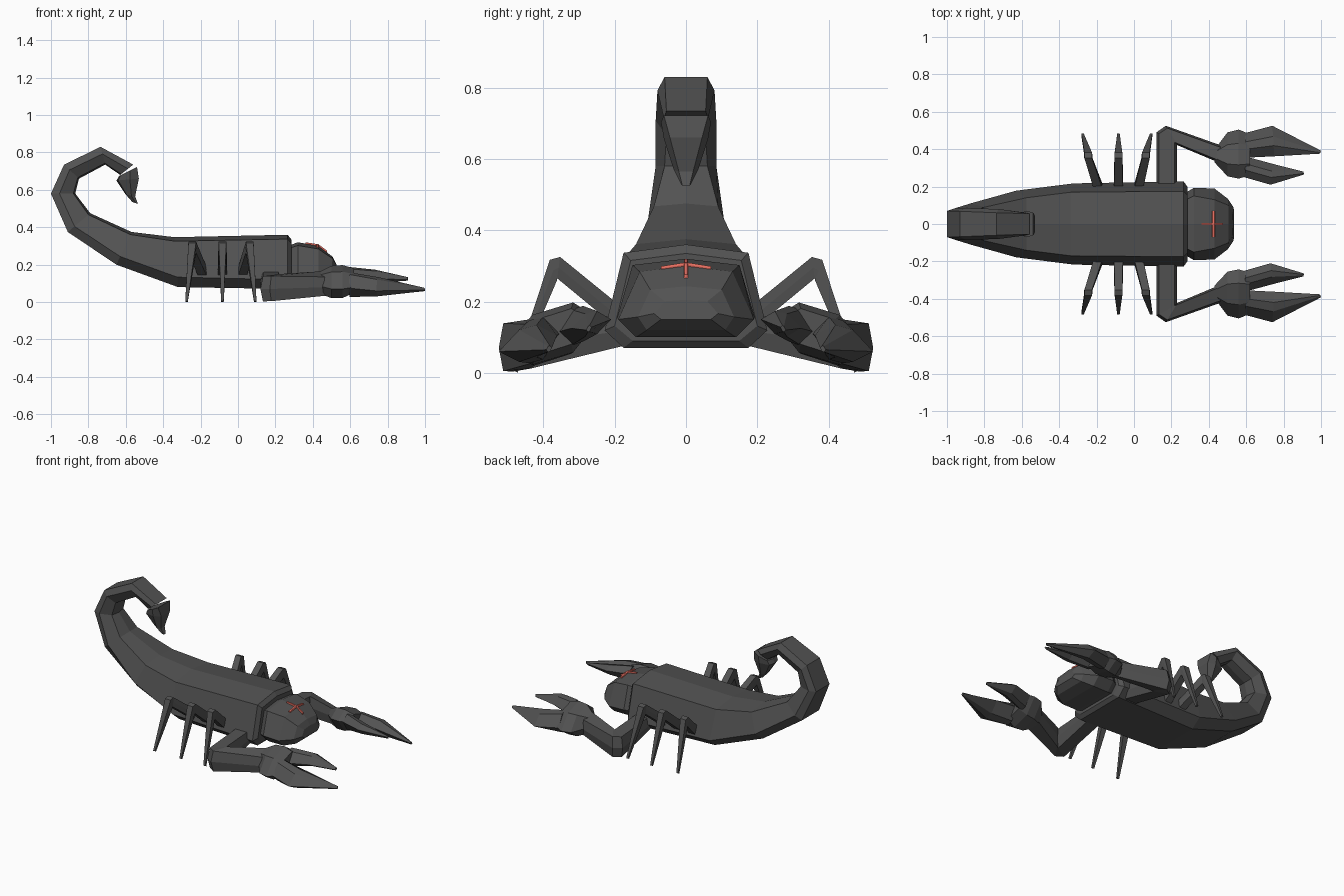
import bpy, bmesh
from mathutils import Vector as V


def material(name, colour):
    m = bpy.data.materials.new(name)
    m.diffuse_color = (*colour, 1)
    return m


shell = material("dark_shell", (0.085, 0.085, 0.085))
red = material("red_mark", (0.8, 0.16, 0.12))


def loft(name, rings, mat=shell, mirror=False):
    """Skin equal-length rings of points and cap both ends."""
    bm = bmesh.new()
    rows = [[bm.verts.new(p) for p in r] for r in rings]
    n = len(rows[0])
    for a, b in zip(rows, rows[1:]):
        for i in range(n):
            j = (i + 1) % n
            bm.faces.new((a[i], a[j], b[j], b[i]))
    bm.faces.new(rows[0])
    bm.faces.new(rows[-1][::-1])
    bmesh.ops.recalc_face_normals(bm, faces=bm.faces)
    me = bpy.data.meshes.new(name)
    bm.to_mesh(me)
    bm.free()
    me.materials.append(mat)
    ob = bpy.data.objects.new(name, me)
    bpy.context.collection.objects.link(ob)
    if mirror:
        mod = ob.modifiers.new("mirror", 'MIRROR')
        mod.use_axis = (False, True, False)
        mod.use_mirror_merge = False
    return ob


def body_ring(xt, zt, xb, zb, wt, wm, wb, f):
    """Symmetric seven-point section: ridge, shoulders, widest line, belly."""
    top, bot = V((xt, 0, zt)), V((xb, 0, zb))
    side, mid = top.lerp(bot, 0.08), bot.lerp(top, f)
    half = [side + V((0, wt, 0)), mid + V((0, wm, 0)), bot + V((0, wb, 0))]
    return [top] + half + [V((p.x, -p.y, p.z)) for p in reversed(half)]


def limb_ring(a, b, h, inset=0.12):
    """Six-point section between two edge points, thickened by vector h."""
    a, b, h = V(a), V(b), V(h)
    p, q = a.lerp(b, inset), b.lerp(a, inset)
    return [a, p + h, q + h, b, q - h, p - h]


# Body running into the curled tail
loft("body_and_tail", [body_ring(*s) for s in [
    (.285, .335, .285, .09, .155, .20, .15, .17),
    (.265, .36, .265, .07, .175, .228, .175, .17),
    (-.34, .347, -.32, .08, .17, .217, .155, .2),
    (-.57, .375, -.65, .20, .14, .178, .125, .25),
    (-.79, .475, -.91, .375, .09, .11, .09, .3),
    (-.87, .58, -1.0, .58, .06, .085, .07, .35),
    (-.85, .66, -.93, .735, .055, .085, .068, .37),
    (-.71, .735, -.735, .83, .05, .08, .06, .4),
    (-.63, .68, -.56, .735, .045, .062, .055, .4)]])

# Stinger
loft("stinger", [body_ring(*s) for s in [
    (-.635, .675, -.54, .722, .05, .07, .062, .4),
    (-.65, .65, -.53, .66, .045, .062, .045, .4),
    (-.60, .575, -.55, .565, .02, .034, .02, .4),
    (-.565, .535, -.535, .525, .008, .014, .01, .4)]])

# Head
loft("head", [body_ring(*s) for s in [
    (.28, .305, .28, .11, .13, .17, .13, .2),
    (.32, .32, .32, .10, .15, .193, .14, .25),
    (.43, .30, .43, .10, .13, .19, .14, .25),
    (.505, .243, .50, .12, .10, .135, .11, .3),
    (.525, .205, .535, .15, .06, .09, .07, .3)]])

# Red cross mark on the head
loft("head_mark_long", [limb_ring((x, -.006, z), (x, .006, z), (0, 0, .006))
                        for x, z in [(.36, .314), (.43, .303), (.475, .27)]], red)
loft("head_mark_cross", [limb_ring((.418, y, z), (.432, y, z), (0, 0, .006))
                         for y, z in [(-.07, .293), (0, .304), (.07, .293)]], red)

# Three pairs of walking legs, bent at the knee
for name, x0, x1, x2 in [("rear_leg", -.185, -.245, -.275),
                         ("middle_leg", -.083, -.083, -.083),
                         ("front_leg", .02, .063, .092)]:
    rings = []
    for x, y, z, w, hy, hz in [(x0, .18, .15, .026, -.015, .022),
                               (x1, .357, .295, .022, -.004, .03),
                               (x1, .372, .288, .022, .01, .029),
                               (x2, .478, .004, .007, .006, .003)]:
        rings.append(limb_ring((x - w, y, z), (x + w, y, z), (0, hy, hz), .04))
    loft(name, rings, mirror=True)

# Claw arms
loft("claw_arm", [limb_ring(a, b, (0, 0, h)) for a, b, h in [
    ((.12, .17, .12), (.23, .17, .12), .043),
    ((.12, .49, .07), (.23, .43, .08), .067),
    ((.17, .525, .07), (.235, .42, .085), .067),
    ((.48, .415, .08), (.45, .33, .12), .05)]], mirror=True)

# Palms, tilted so the inner edge is higher
loft("palm", [limb_ring(a, b, (0, 0, h), .28) for a, b, h in [
    ((.44, .41, .085), (.43, .33, .12), .05),
    ((.50, .49, .07), (.50, .255, .145), .07),
    ((.56, .505, .07), (.56, .243, .15), .07),
    ((.62, .48, .08), (.62, .26, .15), .05)]], mirror=True)

# Pincer fingers
loft("outer_finger", [limb_ring(a, b, (0, 0, h), .35) for a, b, h in [
    ((.59, .485, .075), (.61, .355, .11), .06),
    ((.74, .525, .06), (.75, .362, .105), .045),
    ((1.0, .392, .065), (.995, .376, .07), .008)]], mirror=True)
loft("inner_finger", [limb_ring(a, b, (0, 0, h), .35) for a, b, h in [
    ((.60, .36, .115), (.59, .25, .15), .05),
    ((.74, .322, .125), (.73, .21, .15), .032),
    ((.905, .28, .12), (.91, .265, .128), .008)]], mirror=True)
